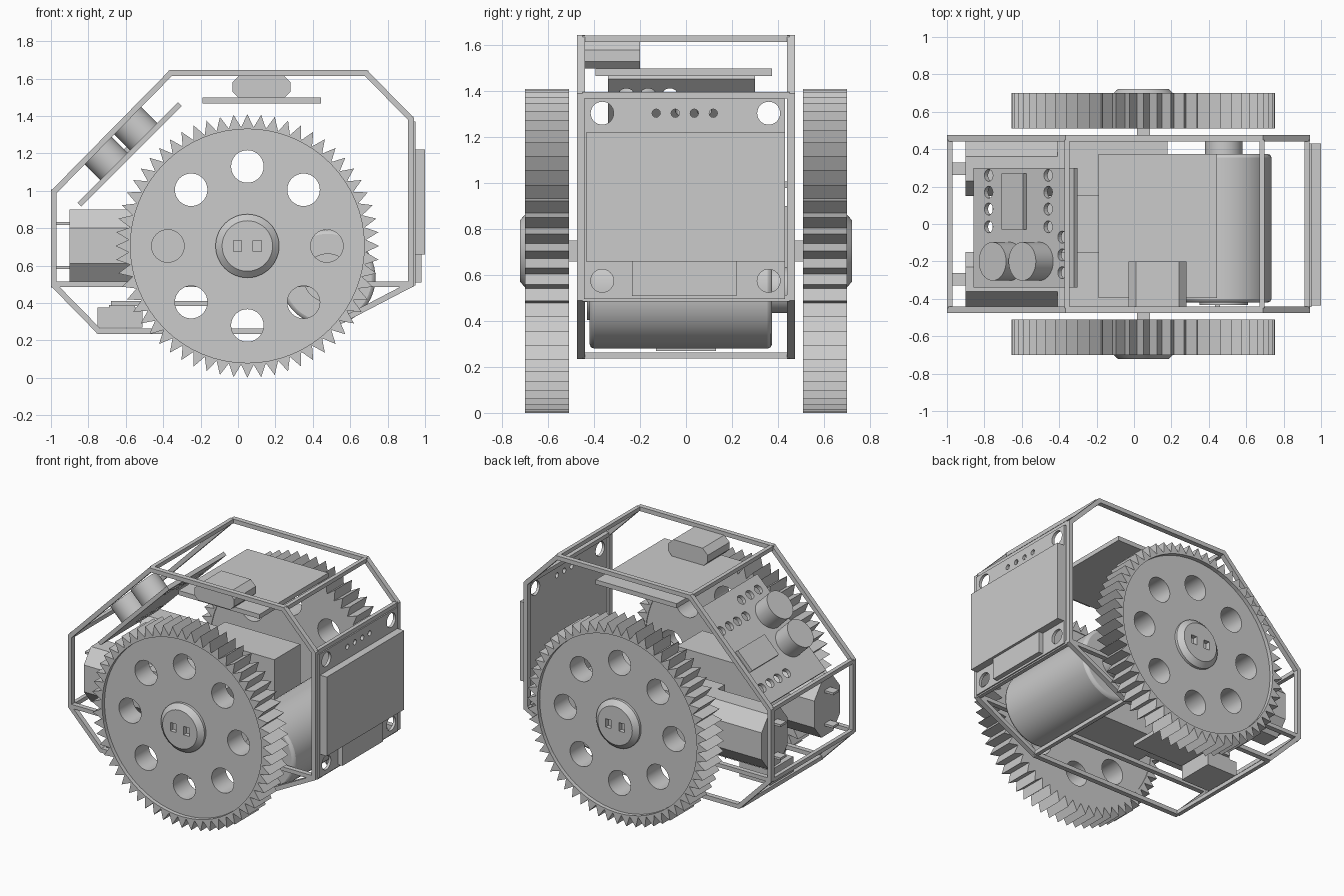
import bpy, bmesh, math
from mathutils import Matrix, Vector

if "Cube" in bpy.data.objects:
    bpy.data.objects.remove(bpy.data.objects["Cube"])

R2 = math.sqrt(0.5)


def axes(u, v, w, o):
    m = Matrix.Identity(4)
    for i, c in enumerate((u, v, w, o)):
        m.col[i][:3] = c
    return m


def new_obj(name, bm):
    me = bpy.data.meshes.new(name)
    bm.to_mesh(me)
    bm.free()
    ob = bpy.data.objects.new(name, me)
    bpy.context.collection.objects.link(ob)
    return ob


def smooth(ob, angle=35):
    bpy.ops.object.select_all(action='DESELECT')
    ob.select_set(True)
    bpy.context.view_layer.objects.active = ob
    bpy.ops.object.shade_smooth_by_angle(angle=math.radians(angle))


def box(name, x0, x1, y0, y1, z0, z1, m=None):
    bm = bmesh.new()
    bmesh.ops.create_cube(bm, size=1)
    bm.transform(Matrix.Translation(((x0 + x1) / 2, (y0 + y1) / 2, (z0 + z1) / 2))
                 @ Matrix.Diagonal((x1 - x0, y1 - y0, z1 - z0, 1)))
    if m:
        bm.transform(m)
    return new_obj(name, bm)


def cyl(name, m, r1, r2, w0, w1, n=48):
    bm = bmesh.new()
    bmesh.ops.create_cone(bm, cap_ends=True, segments=n, radius1=r1, radius2=r2, depth=w1 - w0)
    bm.transform(m @ Matrix.Translation((0, 0, (w0 + w1) / 2)))
    ob = new_obj(name, bm)
    smooth(ob)
    return ob


def circle(cx, cy, r, n=32):
    return [(cx + r * math.cos(2 * math.pi * i / n), cy + r * math.sin(2 * math.pi * i / n))
            for i in range(n)]


def rect(x0, x1, y0, y1):
    return [(x0, y0), (x1, y0), (x1, y1), (x0, y1)]


def plate(name, m, loops, w0, w1):
    """Flat profile with holes, thickened from w0 to w1 along the local normal."""
    cu = bpy.data.curves.new(name, 'CURVE')
    cu.dimensions, cu.fill_mode, cu.extrude = '2D', 'BOTH', (w1 - w0) / 2
    for pts in loops:
        sp = cu.splines.new('POLY')
        sp.points.add(len(pts) - 1)
        for p, q in zip(sp.points, pts):
            p.co = (q[0], q[1], 0, 1)
        sp.use_cyclic_u = True
    tmp = bpy.data.objects.new(name + "_tmp", cu)
    bpy.context.collection.objects.link(tmp)
    dg = bpy.context.evaluated_depsgraph_get()
    me = bpy.data.meshes.new_from_object(tmp.evaluated_get(dg))
    bpy.data.objects.remove(tmp)
    bm = bmesh.new()
    bm.from_mesh(me)
    bmesh.ops.remove_doubles(bm, verts=bm.verts, dist=1e-5)
    bm.transform(m @ Matrix.Translation((0, 0, (w0 + w1) / 2)))
    bmesh.ops.recalc_face_normals(bm, faces=bm.faces)
    for f in bm.faces:
        f.smooth = False
    return new_obj(name, bm)


def inset(pts, t):
    out, n = [], len(pts)
    for i in range(n):
        p = Vector(pts[i])
        a, b = (p - Vector(pts[i - 1])).normalized(), (Vector(pts[(i + 1) % n]) - p).normalized()
        na, nb = Vector((-a.y, a.x)), Vector((-b.y, b.x))
        out.append(tuple(p + (na + nb) * (t / (1 + na.dot(nb)))))
    return out


XZ = axes((1, 0, 0), (0, 0, 1), (0, -1, 0), (0, 0, 0))      # normal faces front
YZ = axes((0, 1, 0), (0, 0, 1), (1, 0, 0), (0, 0, 0))       # normal faces right

# Cage: two side rings, rails and cross bars
outline = [(-1, 1.0), (-1, .49), (-.75, .235), (.45, .235),
           (.94, .49), (.94, 1.39), (.69, 1.645), (-.365, 1.645)]
inner = inset(outline, .03)
for s, side in ((1, "front"), (-1, "back")):
    w = sorted((s * .44, s * .475))
    plate("cage_ring_" + side, XZ, [outline, inner], *w)
    box("cage_rail_" + side, -.985, .925, -w[1], -w[0], .487, .515)
for i, (a, b) in enumerate(zip(outline, inner)):
    cx, cz = (a[0] + b[0]) / 2, (a[1] + b[1]) / 2
    box(f"cage_cross_bar_{i}", cx - .014, cx + .014, -.45, .45, cz - .014, cz + .014)

# Geared wheels with hubs, drive motors and gearboxes, one per side
N = 60
for s, side in ((1, "front"), (-1, "back")):
    m = axes((s, 0, 0), (0, 0, 1), (0, -s, 0), (.05, 0, .705))
    teeth = [((.705 if k % 2 == 0 else .635) * math.cos(math.pi * k / N + math.pi / 2),
              (.705 if k % 2 == 0 else .635) * math.sin(math.pi * k / N + math.pi / 2))
             for k in range(2 * N)]
    plate("wheel_rim_" + side, m, [teeth, circle(0, 0, .625, 64)], .51, .70)
    holes = [circle(.425 * math.cos(k * math.pi / 4), .425 * math.sin(k * math.pi / 4), .087)
             for k in range(8)]
    disc = plate("wheel_disc_" + side, m, [circle(0, 0, .628, 64)] + holes, .515, .672)
    smooth(disc)
    cyl("wheel_lip_" + side, m, .17, .17, .66, .69)
    slots = [rect(-.075, -.03, -.03, .03), rect(.03, .075, -.03, .03)]
    plate("hub_cap_" + side, m, [circle(0, 0, .135, 48)] + slots, .685, .722)
    # Tapered skirt around the hub cap
    bm = bmesh.new()
    bmesh.ops.create_cone(bm, segments=48, radius1=.17, radius2=.135, depth=.032)
    bm.transform(m @ Matrix.Translation((0, 0, .706)))
    smooth(new_obj("hub_skirt_" + side, bm))

    y0, y1 = sorted((-s * .15, -s * .44))
    box("axle_" + side, .015, .085, *sorted((-s * .43, -s * .52)), .66, .75)
    box("gearbox_" + side, -.41, .18, y0, y1, .515, .90)
    c, d = .08, .10
    motor = [(y0 + c, .51), (y1 - c, .51), (y1, .51 + d), (y1, .90 - d),
             (y1 - c, .90), (y0 + c, .90), (y0, .90 - d), (y0, .51 + d)]
    plate("motor_" + side, YZ, [motor], -.90, -.40)
    for z in (.59, .825):
        yc = (y0 + y1) / 2
        box("motor_terminal_" + side, -.97, -.89, yc - .033, yc + .033, z - .008, z + .008)

# Battery lying across the cage
bm_axes = axes((1, 0, 0), (0, 0, -1), (0, 1, 0), (.48, 0, .535))
bat = cyl("battery", bm_axes, .255, .255, -.42, .375, 64)
bev = bat.modifiers.new("edge", 'BEVEL')
bev.width, bev.segments, bev.limit_method = .02, 2, 'ANGLE'
cyl("battery_plus_cap", bm_axes, .10, .10, .37, .44)
cyl("battery_minus_cap", bm_axes, .13, .13, -.432, -.41)

# Display panel on the right end
corner = [circle(y, z, .05) for y in (-.365, .36) for z in (.575, 1.305)]
pins = [circle(-.13 + .083 * k, 1.305, .018, 12) for k in range(4)]
plate("display_board", YZ, [rect(-.445, .43, .495, 1.37)] + corner + pins, .928, .948)
box("display_screen", .945, 1.0, -.435, .43, .66, 1.22)
box("display_connector", .945, .982, -.235, .22, .51, .665)

# Slanted distance sensor at the upper left
sm = axes((R2, 0, R2), (0, 1, 0), (-R2, 0, R2), (-.58, 0, 1.195))
pads = [circle(s, y, .032, 20) for s in (-.265, .185) for y in (.26, .17, .08, -.015)]
pads += [circle(.29, y, .032, 20) for y in (-.07, -.165, -.26)]
plate("sensor_board", sm, [rect(-.38, .38, -.34, .30)] + pads, -.014, .014)
box("sensor_chip", -.14, .02, -.03, .27, .01, .04, sm)
for s in (-.105, .12):
    cyl("sensor_eye", sm @ Matrix.Translation((s, -.2, 0)), .103, .103, .01, .145)

# Top control board with socket
box("control_board", -.19, .445, -.395, .375, 1.468, 1.5)
socket = [(0, 1.5), (.25, 1.5), (.28, 1.53), (.28, 1.58), (.24, 1.62),
          (.01, 1.62), (-.03, 1.58), (-.03, 1.53)]
plate("control_socket", XZ, [socket], .20, .445)

# Low board and sensor slung between the motors
box("low_board", -.68, -.12, -.15, .15, .385, .412)
box("low_sensor_body", -.69, -.55, -.13, .13, .34, .39)
box("low_sensor_base", -.75, -.51, -.13, .13, .27, .375)
